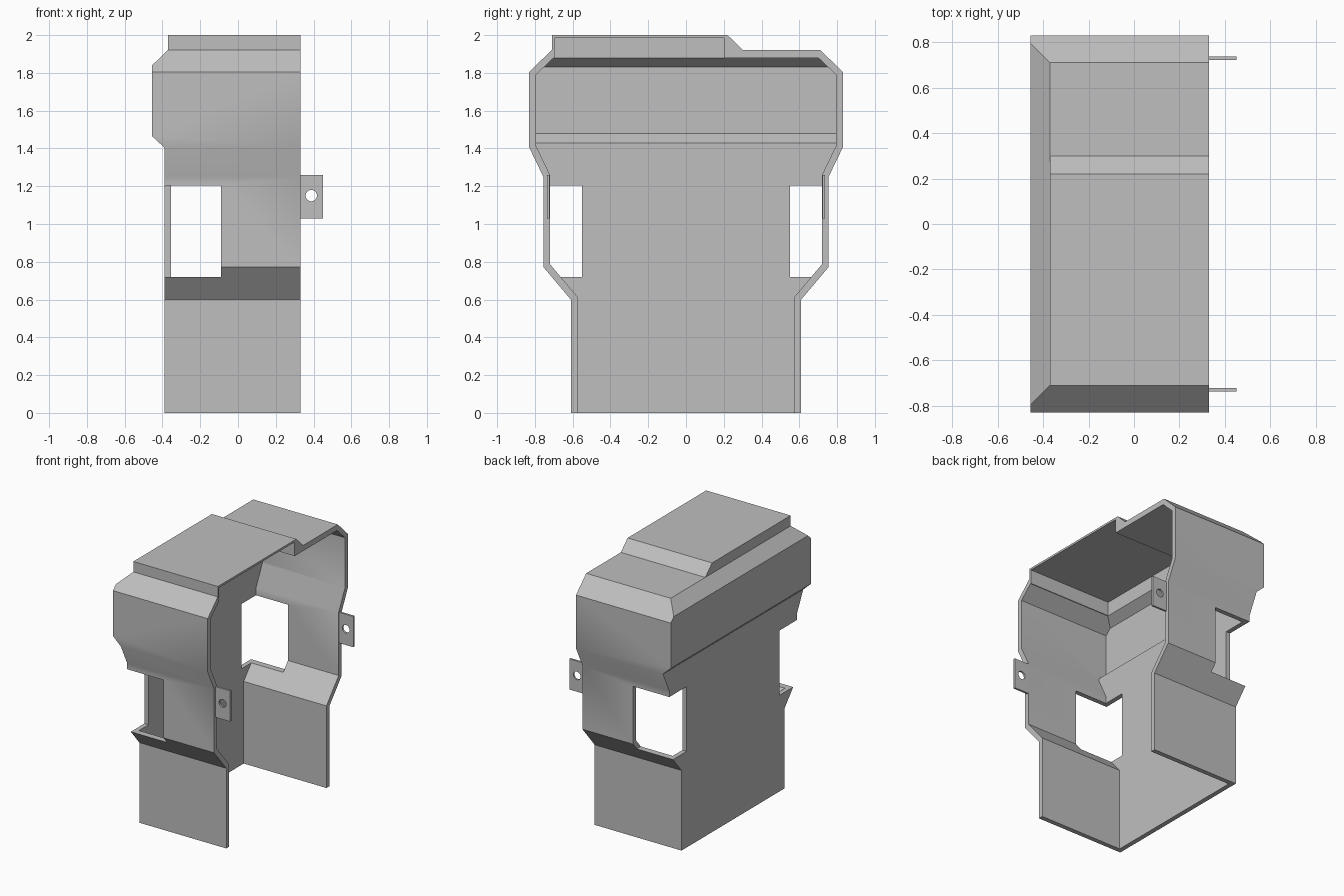
import bpy, bmesh, math
from mathutils import Matrix

cube = bpy.data.objects.get("Cube")
if cube:
    bpy.data.objects.remove(cube, do_unlink=True)

grey = bpy.data.materials.new("plain grey")
grey.use_nodes = True
colour = (0.52, 0.52, 0.52, 1)
grey.diffuse_color = colour
grey.node_tree.nodes["Principled BSDF"].inputs["Base Color"].default_value = colour


def add_object(name, bm):
    bmesh.ops.recalc_face_normals(bm, faces=bm.faces)
    mesh = bpy.data.meshes.new(name)
    bm.to_mesh(mesh)
    bm.free()
    mesh.materials.append(grey)
    obj = bpy.data.objects.new(name, mesh)
    bpy.context.collection.objects.link(obj)
    return obj


def prism(name, outline, place, start, end):
    """Extrude a 2D outline between two depths; place(a, b, depth) gives xyz."""
    bm = bmesh.new()
    low = [bm.verts.new(place(a, b, start)) for a, b in outline]
    high = [bm.verts.new(place(a, b, end)) for a, b in outline]
    bm.faces.new(low)
    bm.faces.new(high)
    for i in range(len(low)):
        j = (i + 1) % len(low)
        bm.faces.new((low[i], low[j], high[j], high[i]))
    return add_object(name, bm)


def box(name, lo, hi):
    outline = [(lo[0], lo[1]), (hi[0], lo[1]), (hi[0], hi[1]), (lo[0], hi[1])]
    return prism(name, outline, lambda a, b, d: (a, b, d), lo[2], hi[2])


def combine(target, other, operation):
    """Apply a boolean and remove the helper."""
    other.hide_render = True
    mod = target.modifiers.new("cut", 'BOOLEAN')
    mod.operation = operation
    mod.solver = 'EXACT'
    mod.object = other
    bpy.ops.object.select_all(action='DESELECT')
    bpy.context.view_layer.objects.active = target
    target.select_set(True)
    bpy.ops.object.modifier_apply(modifier=mod.name)
    bpy.data.objects.remove(other, do_unlink=True)


def along_x(a, b, d):
    return (d, a, b)


def along_y(a, b, d):
    return (a, d, b)


def mirrored(side, top):
    """Closed outline: left side going up, special top, right side going down."""
    return [(-y, z) for y, z in side] + top + list(reversed(side))


# Outer body: end outline intersected with side outline
outer_side = [(0.61, 0), (0.61, 0.6), (0.755, 0.772), (0.755, 1.25),
              (0.83, 1.405), (0.83, 1.805), (0.71, 1.922)]
outer_top = [(-0.71, 2), (0.22, 2), (0.30, 1.922)]
shell = prism("housing_shell", mirrored(outer_side, outer_top), along_x, -0.6, 0.33)
outer_depth = [(-0.39, -0.1), (-0.39, 1.405), (-0.455, 1.465), (-0.455, 1.84),
               (-0.37, 1.922), (-0.37, 2.1), (0.5, 2.1), (0.5, -0.1)]
combine(shell, prism("outer_limit", outer_depth, along_y, -1, 1), 'INTERSECT')

# Hollow interior, open at the bottom and at one side
inner_side = [(0.575, -0.1), (0.575, 0.615), (0.72, 0.787), (0.72, 1.26),
              (0.795, 1.415), (0.795, 1.79), (0.7, 1.88)]
inner_top = [(-0.695, 1.88), (-0.695, 1.985), (0.2, 1.985), (0.2, 1.88)]
hollow = prism("hollow", mirrored(inner_side, inner_top), along_x, -0.6, 0.45)
inner_depth = [(-0.355, -0.2), (-0.355, 1.43), (-0.42, 1.48), (-0.42, 1.83),
               (-0.355, 1.88), (-0.355, 2.1), (0.6, 2.1), (0.6, -0.2)]
combine(hollow, prism("inner_limit", inner_depth, along_y, -1, 1), 'INTERSECT')
combine(shell, hollow, 'DIFFERENCE')

# Corner windows through the end walls and the closed side
for s in (-1, 1):
    y0, y1 = sorted((s * 0.55, s * 1.0))
    combine(shell, box("window", (-0.6, y0, 0.72), (-0.09, y1, 1.205)), 'DIFFERENCE')

# Mounting tabs with screw holes
tabs = []
for s, side in ((-1, "front"), (1, "back")):
    y0, y1 = sorted((s * 0.722, s * 0.737))
    tab = box(side + "_mounting_tab", (0.32, y0, 1.03), (0.45, y1, 1.26))
    bm = bmesh.new()
    bmesh.ops.create_cone(bm, cap_ends=True, segments=32, radius1=0.03, radius2=0.03,
                          depth=0.2, matrix=Matrix.Translation((0.388, s * 0.73, 1.15))
                          @ Matrix.Rotation(math.pi / 2, 4, 'X'))
    combine(tab, add_object("screw_hole", bm), 'DIFFERENCE')
    tabs.append(tab)

# Soft shading across shallow bends
for obj in [shell] + tabs:
    bpy.ops.object.select_all(action='DESELECT')
    bpy.context.view_layer.objects.active = obj
    obj.select_set(True)
    bpy.ops.object.shade_smooth_by_angle(angle=math.radians(30))
